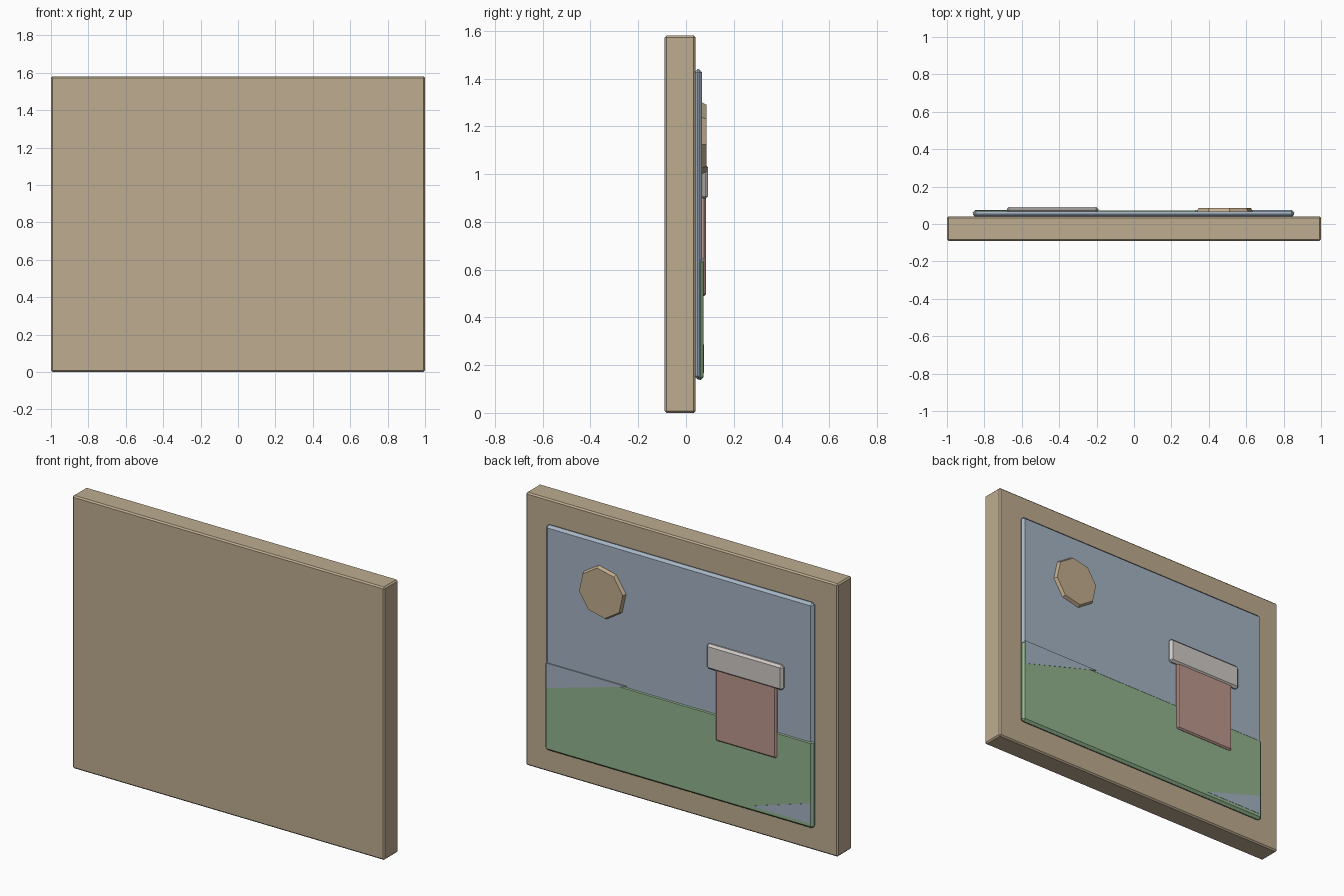
import bpy, bmesh, math
from mathutils import Matrix

cube = bpy.data.objects.get("Cube")
if cube:
    bpy.data.objects.remove(cube, do_unlink=True)


def material(name, rgb):
    """Flat material from 0-255 display values."""
    lin = [((c / 255 + 0.055) / 1.055) ** 2.4 for c in rgb] + [1.0]
    m = bpy.data.materials.new(name)
    m.use_nodes = True
    m.diffuse_color = lin
    m.node_tree.nodes["Principled BSDF"].inputs["Base Color"].default_value = lin
    return m


WOOD = material("tan wood", (190, 172, 144))
SKY = material("sky blue", (165, 180, 195))
GRASS = material("grass green", (145, 180, 141))
BRICK = material("dusty red", (188, 151, 141))
STONE = material("pale grey", (207, 202, 198))
SUN = material("warm tan", (193, 172, 140))


def finish(bm, name, mat, bevel=0.0):
    if bevel:
        bmesh.ops.bevel(bm, geom=bm.edges[:], offset=bevel, segments=1,
                        affect='EDGES', clamp_overlap=True)
    bmesh.ops.recalc_face_normals(bm, faces=bm.faces[:])
    mesh = bpy.data.meshes.new(name)
    bm.to_mesh(mesh)
    bm.free()
    mesh.materials.append(mat)
    obj = bpy.data.objects.new(name, mesh)
    bpy.context.collection.objects.link(obj)
    return obj


def box(name, mat, x, y, z, bevel):
    """Chamfered box from (min, max) ranges."""
    bm = bmesh.new()
    bmesh.ops.create_cube(bm, size=1)
    for v in bm.verts:
        v.co = [sum(r) / 2 + c * (r[1] - r[0]) for c, r in zip(v.co, (x, y, z))]
    return finish(bm, name, mat, bevel)


def plate(name, mat, outline, y0, y1):
    """Thin plate from an x, z outline."""
    bm = bmesh.new()
    face = bm.faces.new([bm.verts.new((x, y0, z)) for x, z in outline])
    ext = bmesh.ops.extrude_face_region(bm, geom=[face])["geom"]
    for v in ext:
        if isinstance(v, bmesh.types.BMVert):
            v.co.y = y1
    return finish(bm, name, mat)


# Backing board and painted panel
box("frame_board", WOOD, (-1, 1), (-0.09, 0.04), (0, 1.58), 0.008)
box("sky_panel", SKY, (-0.86, 0.855), (0.035, 0.068), (0.14, 1.44), 0.014)

# Meadow slab, with the sky showing over two of its corners
box("meadow", GRASS, (-0.863, 0.858), (0.046, 0.073), (0.137, 0.645), 0.013)
plate("sky_corner_upper", SKY, [(0.845, 0.5), (0.845, 0.646), (0.33, 0.646)],
      0.066, 0.0745)
plate("sky_corner_lower", SKY, [(-0.466, 0.168), (-0.85, 0.286), (-0.85, 0.168)],
      0.066, 0.0745)

# House
box("house_wall", BRICK, (-0.635, -0.245), (0.06, 0.084), (0.49, 0.92), 0.008)
box("house_roof", STONE, (-0.68, -0.19), (0.06, 0.092), (0.895, 1.04), 0.012)

# Sun disc
bm = bmesh.new()
bmesh.ops.create_cone(bm, cap_ends=True, segments=8, radius1=0.16, radius2=0.142,
                      depth=0.035,
                      matrix=Matrix.Translation((0.485, 0.0685, 1.15))
                      @ Matrix.Rotation(-math.pi / 2, 4, 'X')
                      @ Matrix.Rotation(math.radians(10), 4, 'Z'))
finish(bm, "sun", SUN)
